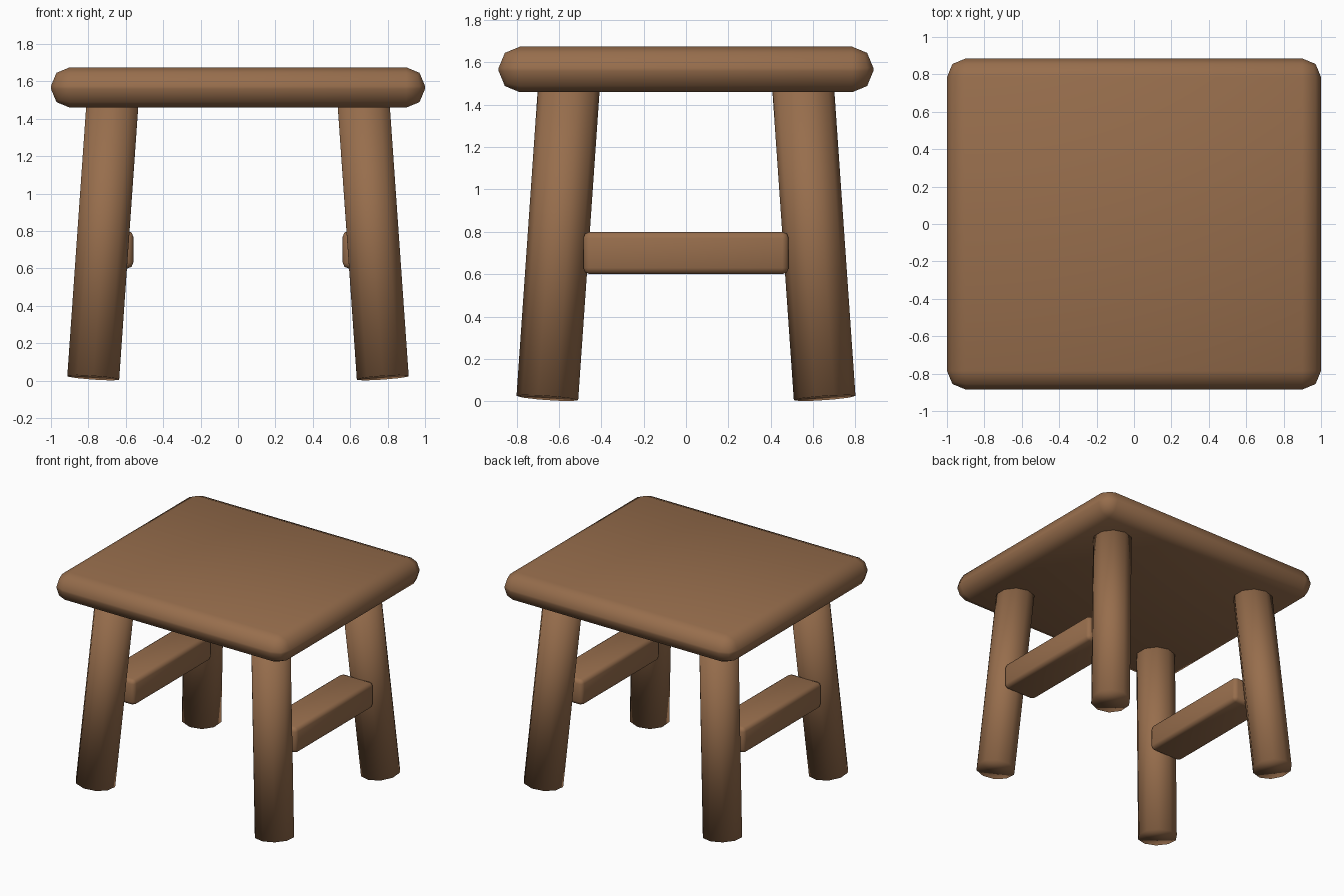
import bpy
from mathutils import Vector

cube = bpy.data.objects.get("Cube")
if cube:
    bpy.data.objects.remove(cube, do_unlink=True)

# One brown wood for the whole stool
wood = bpy.data.materials.new("brown_wood")
wood.use_nodes = True
colour = (0.31, 0.155, 0.073, 1)
wood.diffuse_color = colour
wood.node_tree.nodes["Principled BSDF"].inputs["Base Color"].default_value = colour


def finish(obj, name):
    obj.name = name
    obj.data.materials.append(wood)
    bpy.ops.object.shade_smooth()
    return obj


def rounded_box(name, centre, size, bevel):
    bpy.ops.mesh.primitive_cube_add(size=1, location=centre)
    obj = bpy.context.object
    obj.scale = size
    bpy.ops.object.transform_apply(location=False, rotation=False, scale=True)
    mod = obj.modifiers.new("rounded_edges", "BEVEL")
    mod.width = bevel
    mod.segments = 2
    return finish(obj, name)


def leg(name, foot, top):
    axis = top - foot
    bpy.ops.mesh.primitive_cylinder_add(
        vertices=10, radius=0.146, depth=axis.length, location=(foot + top) / 2)
    obj = bpy.context.object
    obj.rotation_mode = "QUATERNION"
    obj.rotation_quaternion = Vector((0, 0, 1)).rotation_difference(axis)
    return finish(obj, name)


# Thick seat slab with rounded edges
rounded_box("seat", (0, 0, 1.567), (2, 1.77, 0.215), 0.1)

# Splayed legs and the side rails joining front to back
for side, sx in (("left", 1), ("right", -1)):
    for end, sy in (("front", -1), ("back", 1)):
        leg(f"{end}_{side}_leg",
            Vector((0.774 * sx, 0.655 * sy, 0.015)),
            Vector((0.668 * sx, 0.55 * sy, 1.53)))
    rounded_box(f"{side}_rail", (0.7 * sx, 0, 0.7), (0.28, 0.97, 0.2), 0.03)
